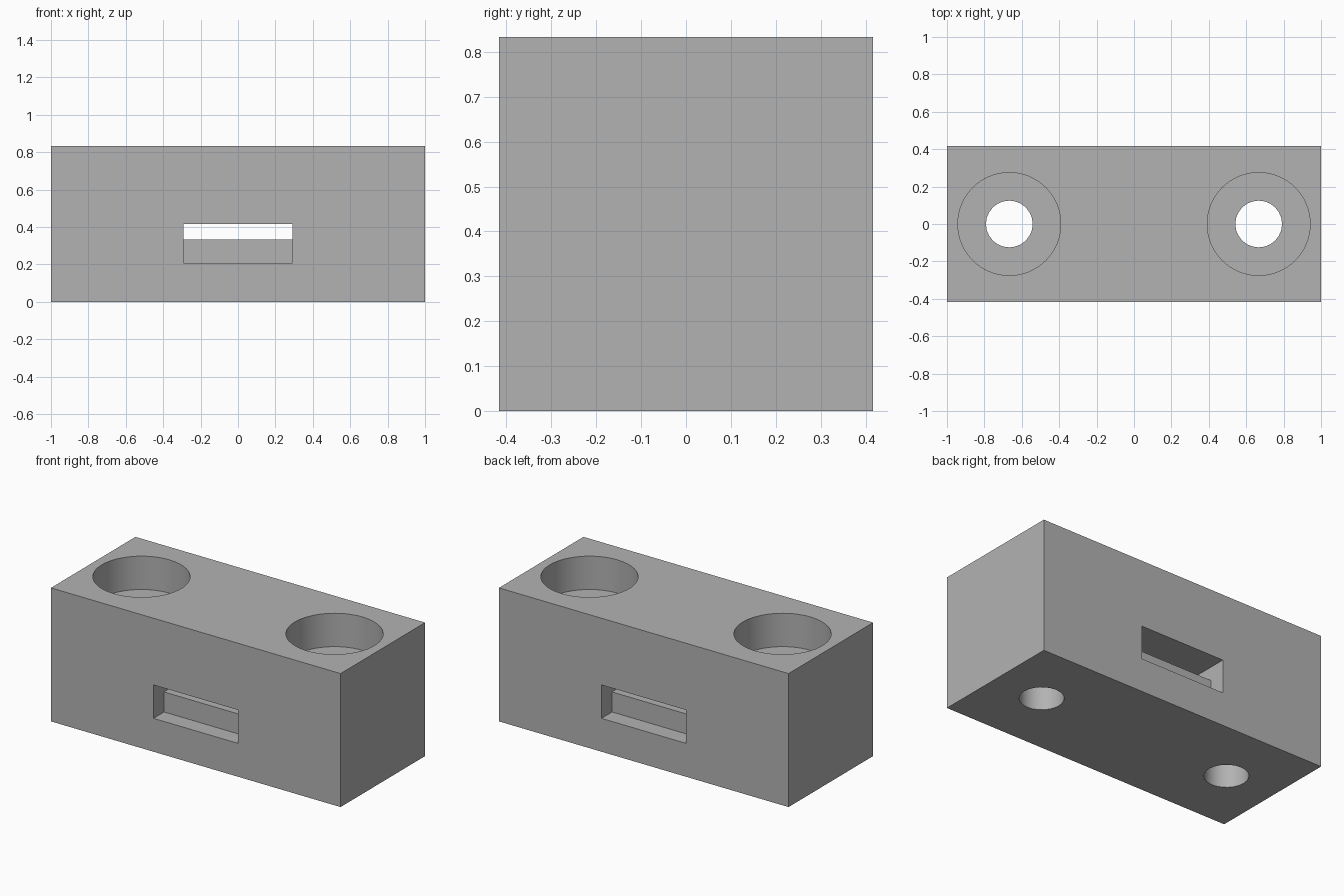
import bpy
import bmesh
from mathutils import Matrix, Vector

if "Cube" in bpy.data.objects:
    bpy.data.objects.remove(bpy.data.objects["Cube"])

U = 1 / 12                                  # working unit: block is 24 x 10 x 10
LENGTH, DEPTH, HEIGHT = 24 * U, 10 * U, 10 * U
HOLE_X = 8 * U

grey = bpy.data.materials.new("plain grey")
grey.use_nodes = True
grey.diffuse_color = (0.45, 0.45, 0.45, 1)
grey.node_tree.nodes["Principled BSDF"].inputs["Base Color"].default_value = grey.diffuse_color


def finish(name, bm):
    """Turn a bmesh into a named grey object."""
    bmesh.ops.recalc_face_normals(bm, faces=bm.faces)
    mesh = bpy.data.meshes.new(name)
    bm.to_mesh(mesh)
    bm.free()
    mesh.materials.append(grey)
    obj = bpy.data.objects.new(name, mesh)
    bpy.context.collection.objects.link(obj)
    return obj


def cylinder(name, x, radius, z0, z1, sides):
    bm = bmesh.new()
    bmesh.ops.create_cone(bm, cap_ends=True, segments=sides, radius1=radius, radius2=radius,
                          depth=z1 - z0, matrix=Matrix.Translation((x, 0, (z0 + z1) / 2)))
    return finish(name, bm)


def extrude_yz(name, profile, half_width):
    """Extrude a (y, z) outline along x."""
    bm = bmesh.new()
    face = bm.faces.new([bm.verts.new((-half_width, y, z)) for y, z in profile])
    new = bmesh.ops.extrude_face_region(bm, geom=[face])["geom"]
    bmesh.ops.translate(bm, vec=Vector((2 * half_width, 0, 0)),
                        verts=[v for v in new if isinstance(v, bmesh.types.BMVert)])
    return finish(name, bm)


# Main block
bm = bmesh.new()
bmesh.ops.create_cube(bm, size=1, matrix=Matrix.Translation((0, 0, HEIGHT / 2))
                      @ Matrix.Diagonal((LENGTH, DEPTH, HEIGHT, 1)))
block = finish("mounting_block", bm)

# Screw holes with wide counterbores on top
cutters = []
for side, x in (("left", HOLE_X), ("right", -HOLE_X)):
    cutters.append(cylinder(side + "_screw_hole_cutter", x, 1.5 * U, -U, 9 * U, 24))
    cutters.append(cylinder(side + "_counterbore_cutter", x, 3.3 * U, 7.5 * U, 11 * U, 64))

# Strap slot: runs front to back over a raised bridge
out, bridge = 6 * U, 3.75 * U
low, step, top = 2.5 * U, 4 * U, 5 * U
slot = [(-out, low), (-bridge, low), (-bridge, step), (bridge, step),
        (bridge, low), (out, low), (out, top), (-out, top)]
cutters.append(extrude_yz("strap_slot_cutter", slot, 3.5 * U))

# Cut everything out of the block
bpy.ops.object.select_all(action='DESELECT')
bpy.context.view_layer.objects.active = block
block.select_set(True)
for cutter in cutters:
    cutter.hide_render = True
    mod = block.modifiers.new(cutter.name, 'BOOLEAN')
    mod.operation = 'DIFFERENCE'
    mod.solver = 'EXACT'
    mod.object = cutter
    bpy.ops.object.modifier_apply(modifier=mod.name)
for cutter in cutters:
    bpy.data.objects.remove(cutter)

bpy.ops.object.shade_smooth_by_angle()
